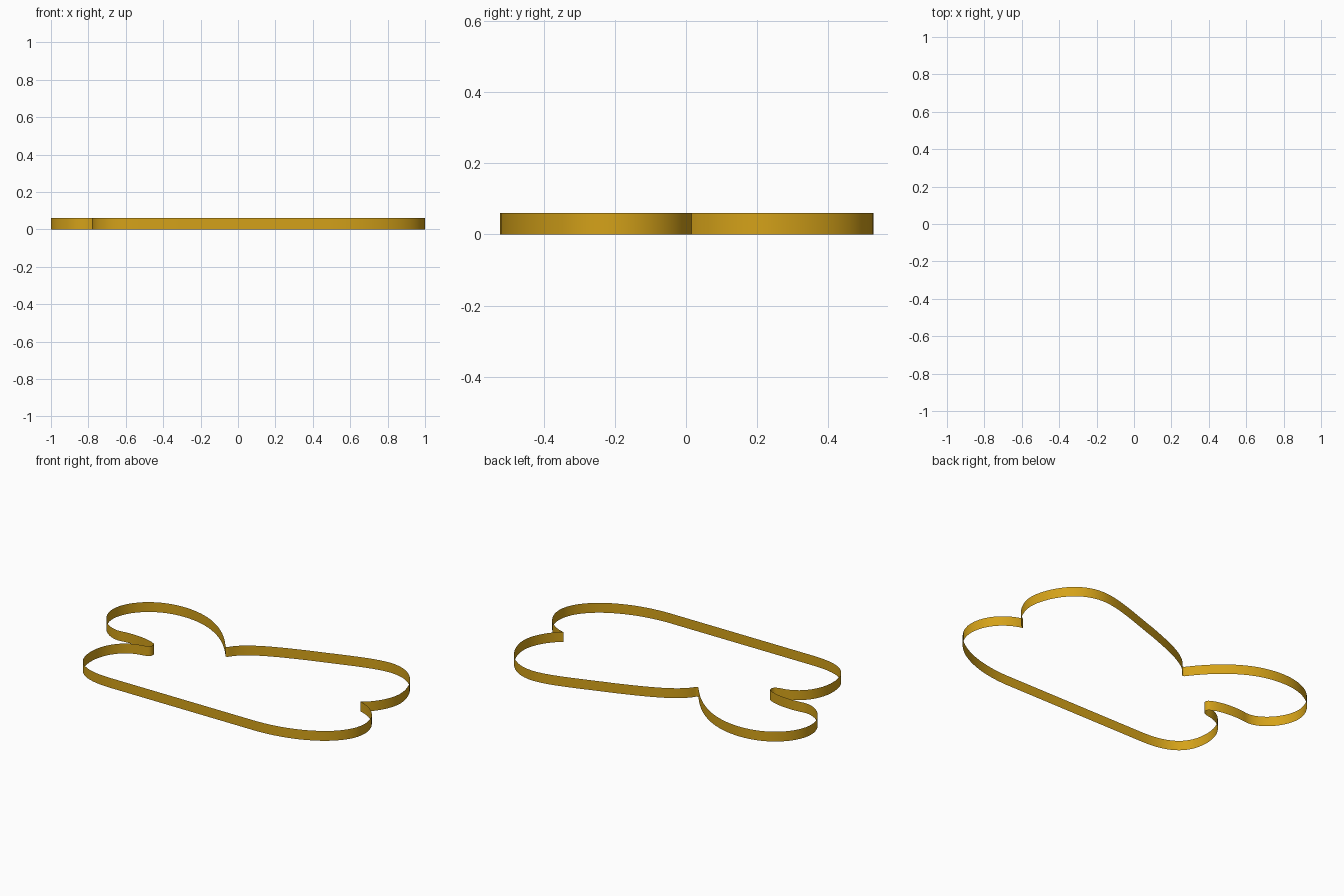
import bpy
import bmesh
import math
from mathutils import Vector
from mathutils.geometry import interpolate_bezier

if "Cube" in bpy.data.objects:
    bpy.data.objects.remove(bpy.data.objects["Cube"], do_unlink=True)

HEIGHT = 0.06
STEPS = 16

# Golden material
gold = bpy.data.materials.new("golden_yellow")
colour = (0.66, 0.36, 0.01, 1.0)
gold.diffuse_color = colour
gold.use_nodes = True
gold.node_tree.nodes["Principled BSDF"].inputs["Base Color"].default_value = colour

# Closed outline, counterclockwise: each entry is handle, handle, end point
start = (0.49, -0.523)
segments = [
    ((0.78, -0.515), (1.0, -0.37), (1.0, -0.21)),          # lower right lobe
    ((1.0, -0.10), (0.92, -0.01), (0.815, 0.016)),         # right notch
    ((0.87, 0.05), (0.935, 0.14), (0.935, 0.23)),          # upper right lobe
    ((0.935, 0.33), (0.85, 0.527), (0.66, 0.527)),
    ((0.55, 0.527), (0.40, 0.465), (0.20, 0.40)),          # long top slope
    ((0.05, 0.345), (-0.14, 0.28), (-0.195, 0.18)),
    ((-0.198, 0.177), (-0.204, 0.177), (-0.21, 0.18)),     # top notch
    ((-0.36, 0.38), (-0.52, 0.47), (-0.69, 0.47)),         # upper left lobe
    ((-0.88, 0.47), (-1.0, 0.34), (-1.0, 0.22)),
    ((-1.0, 0.12), (-0.90, 0.0), (-0.80, 0.01)),
    ((-0.72, 0.025), (-0.60, 0.015), (-0.553, -0.02)),     # left notch
    ((-0.545, -0.03), (-0.545, -0.045), (-0.553, -0.055)),
    ((-0.56, -0.065), (-0.58, -0.07), (-0.60, -0.073)),
    ((-0.71, -0.09), (-0.78, -0.19), (-0.78, -0.30)),      # lower left lobe
    ((-0.78, -0.44), (-0.70, -0.527), (-0.48, -0.523)),
]

outline = []
point = start
for h1, h2, end in segments:
    knots = [Vector((*p, 0)) for p in (point, h1, h2, end)]
    outline += interpolate_bezier(*knots, STEPS + 1)[:-1]
    point = end
outline.append(Vector((*point, 0)))  # straight base closes the loop

# Thin upright wall following the outline
bm = bmesh.new()
low = [bm.verts.new(p) for p in outline]
high = [bm.verts.new((p.x, p.y, HEIGHT)) for p in outline]
for i in range(len(low)):
    j = (i + 1) % len(low)
    bm.faces.new((low[i], low[j], high[j], high[i]))

mesh = bpy.data.meshes.new("outline_wall")
bm.to_mesh(mesh)
bm.free()
mesh.materials.append(gold)
wall = bpy.data.objects.new("outline_wall", mesh)
bpy.context.collection.objects.link(wall)

bpy.ops.object.select_all(action="DESELECT")
wall.select_set(True)
bpy.context.view_layer.objects.active = wall
bpy.ops.object.shade_smooth_by_angle(angle=math.radians(30))
